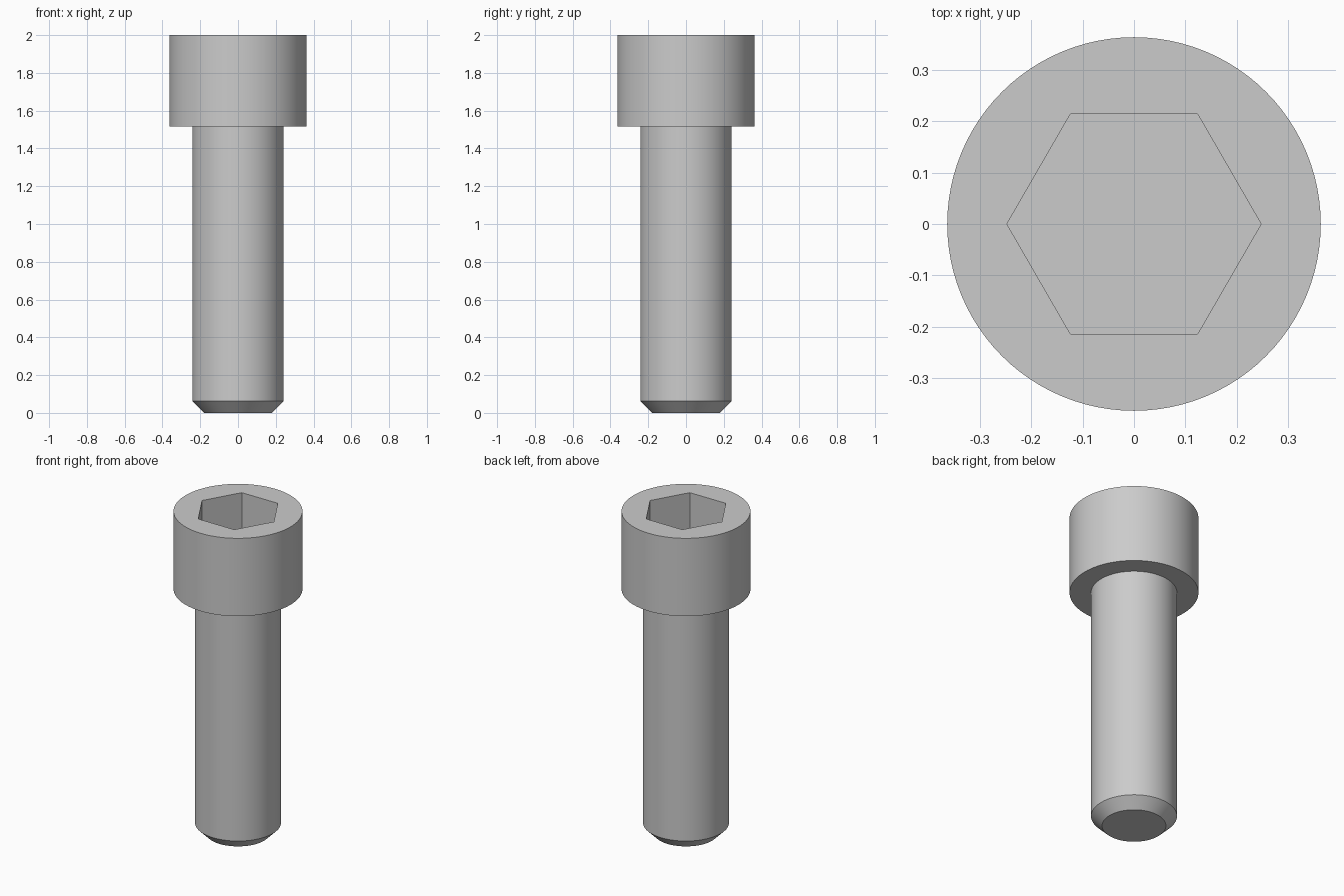
import bpy
import bmesh
import math

SEGMENTS = 96

cube = bpy.data.objects.get("Cube")
if cube:
    bpy.data.objects.remove(cube, do_unlink=True)

# Plain steel grey
steel = bpy.data.materials.new("steel_grey")
steel.use_nodes = True
steel.diffuse_color = (0.6, 0.6, 0.6, 1)
steel.node_tree.nodes["Principled BSDF"].inputs["Base Color"].default_value = (0.6, 0.6, 0.6, 1)


def lathe(name, profile, segments):
    """Closed solid: one ring per (radius, height), capped at both ends."""
    bm = bmesh.new()
    rings = []
    for radius, z in profile:
        angles = [math.tau * i / segments for i in range(segments)]
        rings.append([bm.verts.new((radius * math.cos(a), radius * math.sin(a), z)) for a in angles])
    for low, high in zip(rings, rings[1:]):
        for i in range(segments):
            j = (i + 1) % segments
            bm.faces.new((low[i], low[j], high[j], high[i]))
    bm.faces.new(rings[0][::-1])
    bm.faces.new(rings[-1])
    bmesh.ops.recalc_face_normals(bm, faces=bm.faces)
    mesh = bpy.data.meshes.new(name)
    bm.to_mesh(mesh)
    bm.free()
    mesh.materials.append(steel)
    obj = bpy.data.objects.new(name, mesh)
    bpy.context.collection.objects.link(obj)
    return obj


# Chamfered tip, shank and cylindrical head
screw = lathe("socket_head_screw", [
    (0.18, 0), (0.242, 0.062), (0.242, 1.516), (0.363, 1.516), (0.363, 2),
], SEGMENTS)

# Hexagonal socket cut into the head
cutter = lathe("hex_socket_cutter", [(0.247, 1.76), (0.247, 2.1)], 6)
cutter.hide_render = True
socket = screw.modifiers.new("hex_socket", 'BOOLEAN')
socket.operation = 'DIFFERENCE'
socket.solver = 'EXACT'
socket.object = cutter

bpy.ops.object.select_all(action='DESELECT')
screw.select_set(True)
bpy.context.view_layer.objects.active = screw
bpy.ops.object.modifier_apply(modifier=socket.name)
bpy.data.objects.remove(cutter, do_unlink=True)
bpy.ops.object.shade_smooth_by_angle(angle=math.radians(30))
